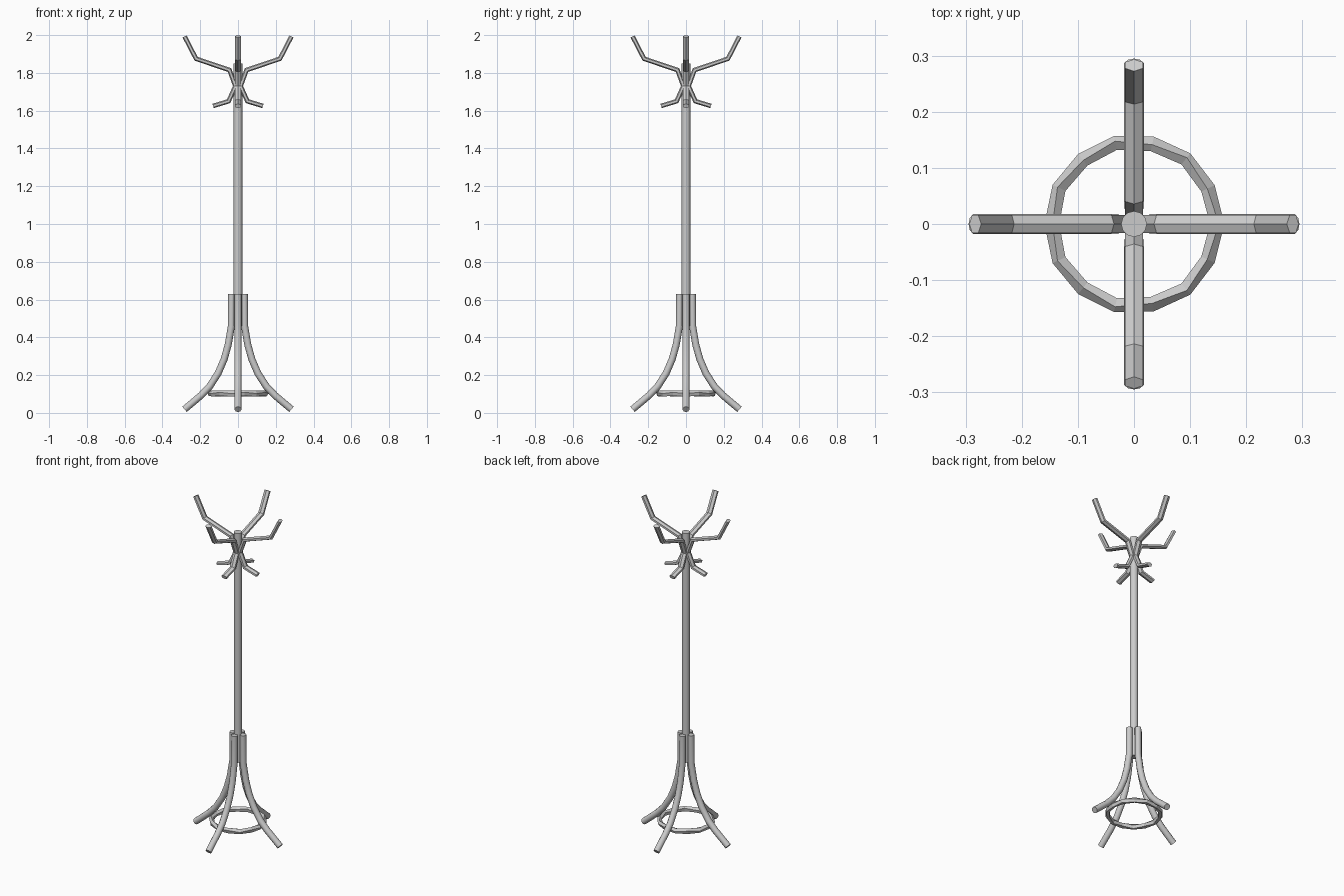
import bpy, bmesh
from math import pi, sin, cos
from mathutils import Vector, Matrix

if "Cube" in bpy.data.objects:
    bpy.data.objects.remove(bpy.data.objects["Cube"])


def finish(bm, name, smooth=None):
    bmesh.ops.recalc_face_normals(bm, faces=bm.faces)
    me = bpy.data.meshes.new(name)
    bm.to_mesh(me)
    bm.free()
    ob = bpy.data.objects.new(name, me)
    bpy.context.collection.objects.link(ob)
    if smooth:
        bpy.ops.object.select_all(action='DESELECT')
        ob.select_set(True)
        bpy.context.view_layer.objects.active = ob
        bpy.ops.object.shade_smooth_by_angle(angle=smooth)
    return ob


def sweep(name, path, half_width, half_thick, sides, turn, smooth=None):
    """Sweep an elliptical section along an (r, z) path, turned about z."""
    bm = bmesh.new()
    pts = [Vector((r, 0, z)) for r, z in path]
    rings = []
    for i, p in enumerate(pts):
        d0 = (p - pts[max(i - 1, 0)]).normalized()
        d1 = (pts[min(i + 1, len(pts) - 1)] - p).normalized()
        t = (d0 + d1).normalized()
        n = Vector((-t.z, 0, t.x))
        mitre = 1 / max(0.6, t.dot(d1 if d1.length else d0))
        ring = []
        for k in range(sides):
            a = 2 * pi * (k + 0.5) / sides
            ring.append(bm.verts.new(p + n * (sin(a) * half_thick * mitre)
                                     + Vector((0, cos(a) * half_width, 0))))
        rings.append(ring)
    for a, b in zip(rings, rings[1:]):
        for k in range(sides):
            j = (k + 1) % sides
            bm.faces.new((a[k], a[j], b[j], b[k]))
    bm.faces.new(rings[0])
    bm.faces.new(rings[-1])
    bm.transform(Matrix.Rotation(turn, 4, 'Z'))
    return finish(bm, name, smooth)


# Central pole
bm = bmesh.new()
bmesh.ops.create_cone(bm, cap_ends=True, segments=12, radius1=0.023, radius2=0.023,
                      depth=1.39, matrix=Matrix.Translation((0, 0, 1.155)))
finish(bm, "pole", 0.7)

# Four splayed legs and four double hooks
leg_path = [(0.034, 0.63), (0.035, 0.46), (0.052, 0.36), (0.073, 0.285),
            (0.105, 0.21), (0.15, 0.14), (0.195, 0.093), (0.283, 0.019)]
hook_path = [(0.283, 1.993), (0.222, 1.875), (0.045, 1.815), (0.014, 1.73),
             (0.05, 1.65), (0.132, 1.625)]
for i, side in enumerate(("right", "back", "left", "front")):
    sweep(side + "_leg", leg_path, 0.0185, 0.0185, 10, i * pi / 2, 0.7)
    sweep(side + "_hook", hook_path, 0.019, 0.012, 6, i * pi / 2)

# Low-poly brace ring inside the legs
bm = bmesh.new()
n, m = 14, 5
grid = [[bm.verts.new(((0.147 + 0.014 * cos(b)) * cos(a),
                       (0.147 + 0.014 * cos(b)) * sin(a), 0.102 + 0.016 * sin(b)))
         for b in (2 * pi * k / m + 0.45 * (i % 2) for k in range(m))]
        for i, a in enumerate(2 * pi * i / n for i in range(n))]
for i in range(n):
    for k in range(m):
        p, q, l = grid[i], grid[(i + 1) % n], (k + 1) % m
        bm.faces.new((p[k], q[k], q[l], p[l]))
finish(bm, "brace_ring")
